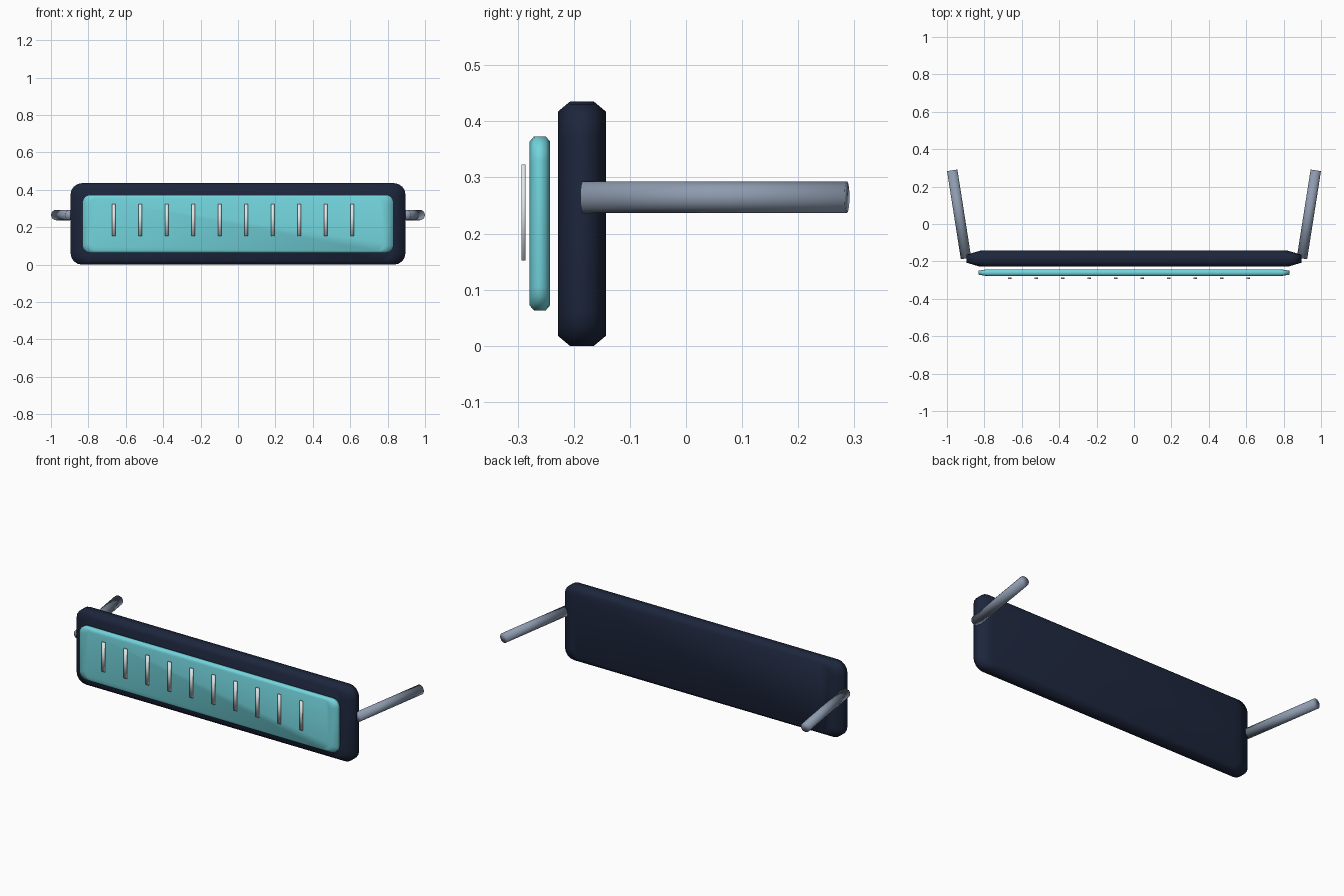
import bpy, bmesh, math
from mathutils import Vector

if "Cube" in bpy.data.objects:
    bpy.data.objects.remove(bpy.data.objects["Cube"])


def material(name, rgb):
    m = bpy.data.materials.new(name)
    m.diffuse_color = (*rgb, 1)
    m.use_nodes = True
    m.node_tree.nodes["Principled BSDF"].inputs["Base Color"].default_value = m.diffuse_color
    return m


navy = material("navy", (0.012, 0.019, 0.045))
teal = material("teal", (0.17, 0.66, 0.72))
steel = material("steel", (0.27, 0.33, 0.43))
pale = material("pale", (0.75, 0.8, 0.82))


def finish(name, bm, mat):
    bmesh.ops.recalc_face_normals(bm, faces=bm.faces)
    me = bpy.data.meshes.new(name)
    bm.to_mesh(me)
    bm.free()
    for p in me.polygons:
        p.use_smooth = True
    me.materials.append(mat)
    ob = bpy.data.objects.new(name, me)
    bpy.context.collection.objects.link(ob)
    return ob


def rounded_panel(name, hx, hz, zc, radius, layers, mat, steps=4):
    """Rounded rectangle lofted along y; layers are (y, outline scale)."""
    outline = []
    for k, (sx, sz) in enumerate([(1, 1), (-1, 1), (-1, -1), (1, -1)]):
        for i in range(steps + 1):
            a = math.pi / 2 * (k + i / steps)
            outline.append((sx * (hx - radius) + radius * math.cos(a),
                            sz * (hz - radius) + radius * math.sin(a)))
    bm = bmesh.new()
    rings = [[bm.verts.new((x * s, y, zc + z * s)) for x, z in outline]
             for y, s in layers]
    n = len(outline)
    for a, b in zip(rings, rings[1:]):
        for i in range(n):
            j = (i + 1) % n
            bm.faces.new((a[i], a[j], b[j], b[i]))
    bm.faces.new(rings[0])
    bm.faces.new(rings[-1])
    return finish(name, bm, mat)


# Dark housing and floating front lens
rounded_panel("housing", 0.895, 0.2175, 0.2175, 0.06,
              [(-0.228, 0.92), (-0.207, 1), (-0.164, 1), (-0.143, 0.92)], navy)
rounded_panel("front_lens", 0.832, 0.155, 0.218, 0.042,
              [(-0.279, 0.94), (-0.271, 1), (-0.25, 1), (-0.242, 0.94)], teal)

# Side arms, splayed outwards
for side, label in ((-1, "left"), (1, "right")):
    p = Vector((side * 0.898, -0.184, 0.265))
    q = Vector((side * 0.972, 0.287, 0.265))
    bm = bmesh.new()
    bmesh.ops.create_cone(bm, cap_ends=True, segments=16, radius1=0.028,
                          radius2=0.028, depth=(q - p).length)
    arm = finish(label + "_arm", bm, steel)
    arm.location = (p + q) / 2
    arm.rotation_mode = 'QUATERNION'
    arm.rotation_quaternion = (q - p).to_track_quat('Z', 'Y')

# Row of thin vertical bars in front of the lens
for i in range(10):
    bm = bmesh.new()
    bmesh.ops.create_cube(bm, size=1)
    bmesh.ops.scale(bm, vec=(0.02, 0.007, 0.171), verts=bm.verts)
    bar = finish(f"front_bar_{i + 1}", bm, pale)
    bar.location = (-0.664 + i * 0.1416, -0.2895, 0.2375)
